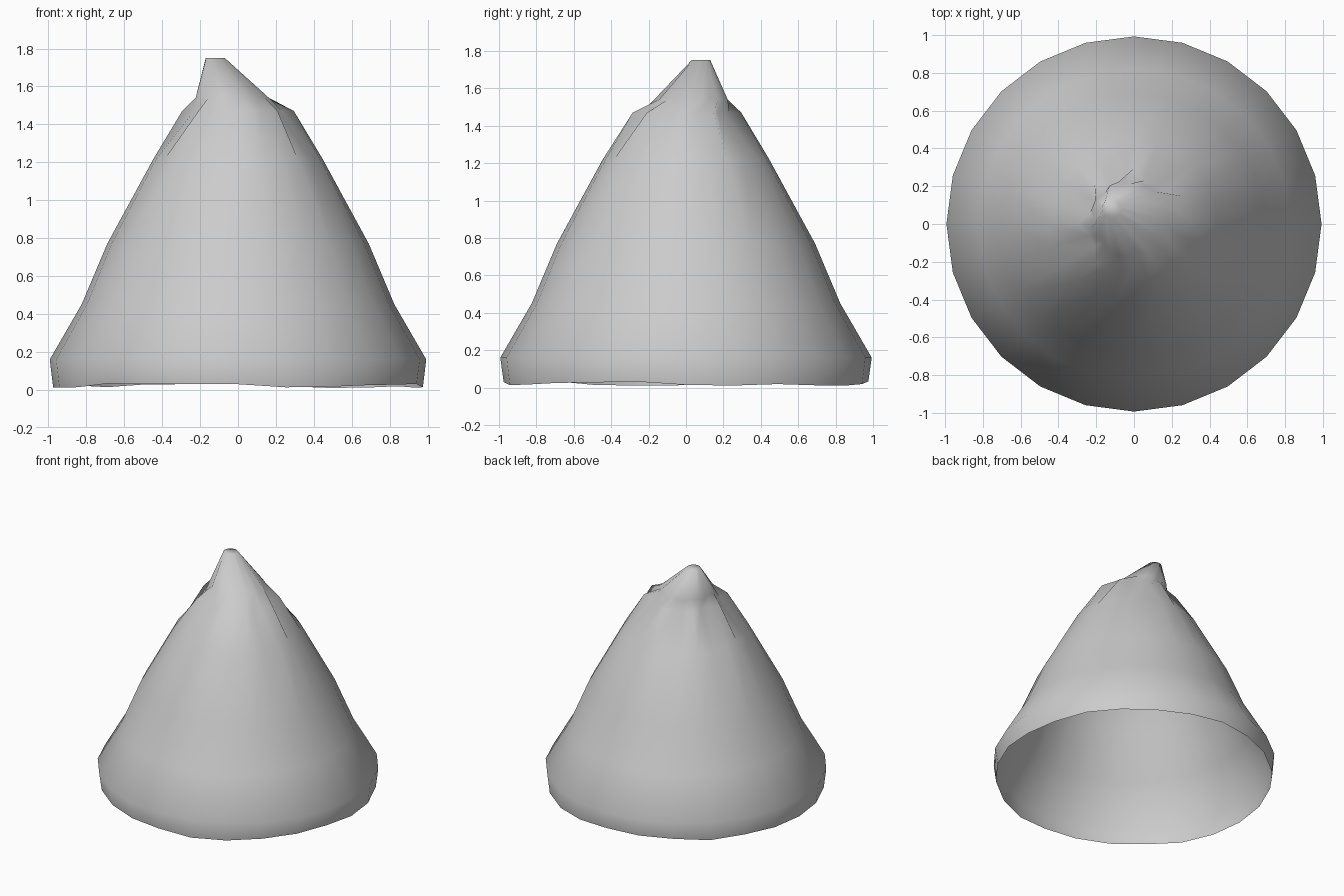
import bpy, bmesh, math, random

random.seed(4)
cube = bpy.data.objects.get("Cube")
if cube:
    bpy.data.objects.remove(cube, do_unlink=True)

SIDES = 24
# Rings from hem to tip: height, radius, centre x, centre y
RINGS = [
    (0.02, 0.975, 0, 0), (0.16, 0.993, 0, 0), (0.45, 0.825, 0, 0),
    (0.77, 0.69, 0, 0), (1.22, 0.445, 0, 0), (1.47, 0.26, 0, 0),
    (1.54, 0.20, -0.03, 0.03), (1.75, 0.05, -0.12, 0.08),
]
HEM, NECK, COLLAR = 0, 5, 6
# Sides where the cloth is gathered into pointed pleats
PLEATS = {0, 2, 6, 9, 12, 15, 19, 21}

grey = bpy.data.materials.new("cloth grey")
grey.use_nodes = True
colour = (0.6, 0.6, 0.6, 1)
grey.diffuse_color = colour
grey.node_tree.nodes["Principled BSDF"].inputs["Base Color"].default_value = colour

# Draped cloth cone, open underneath
bm = bmesh.new()
rows = []
for level, (z, radius, cx, cy) in enumerate(RINGS):
    row = []
    for i in range(SIDES):
        angle = math.tau * i / SIDES
        r, h = radius, z
        if level == HEM:
            h += random.uniform(-0.012, 0.015)
        elif level == NECK:
            r += 0.035 if i in PLEATS else -0.02
        elif level == COLLAR:
            r -= 0.02 if i in PLEATS else 0
        row.append(bm.verts.new((cx + r * math.cos(angle), cy + r * math.sin(angle), h)))
    rows.append(row)

for low, high in zip(rows, rows[1:]):
    for i in range(SIDES):
        j = (i + 1) % SIDES
        bm.faces.new((low[i], low[j], high[j], high[i]))
bm.faces.new(rows[-1])

for face in bm.faces:
    face.smooth = True
mesh = bpy.data.meshes.new("cloth_cone")
bm.to_mesh(mesh)
bm.free()
mesh.materials.append(grey)
cone = bpy.data.objects.new("cloth_cone", mesh)
bpy.context.collection.objects.link(cone)
